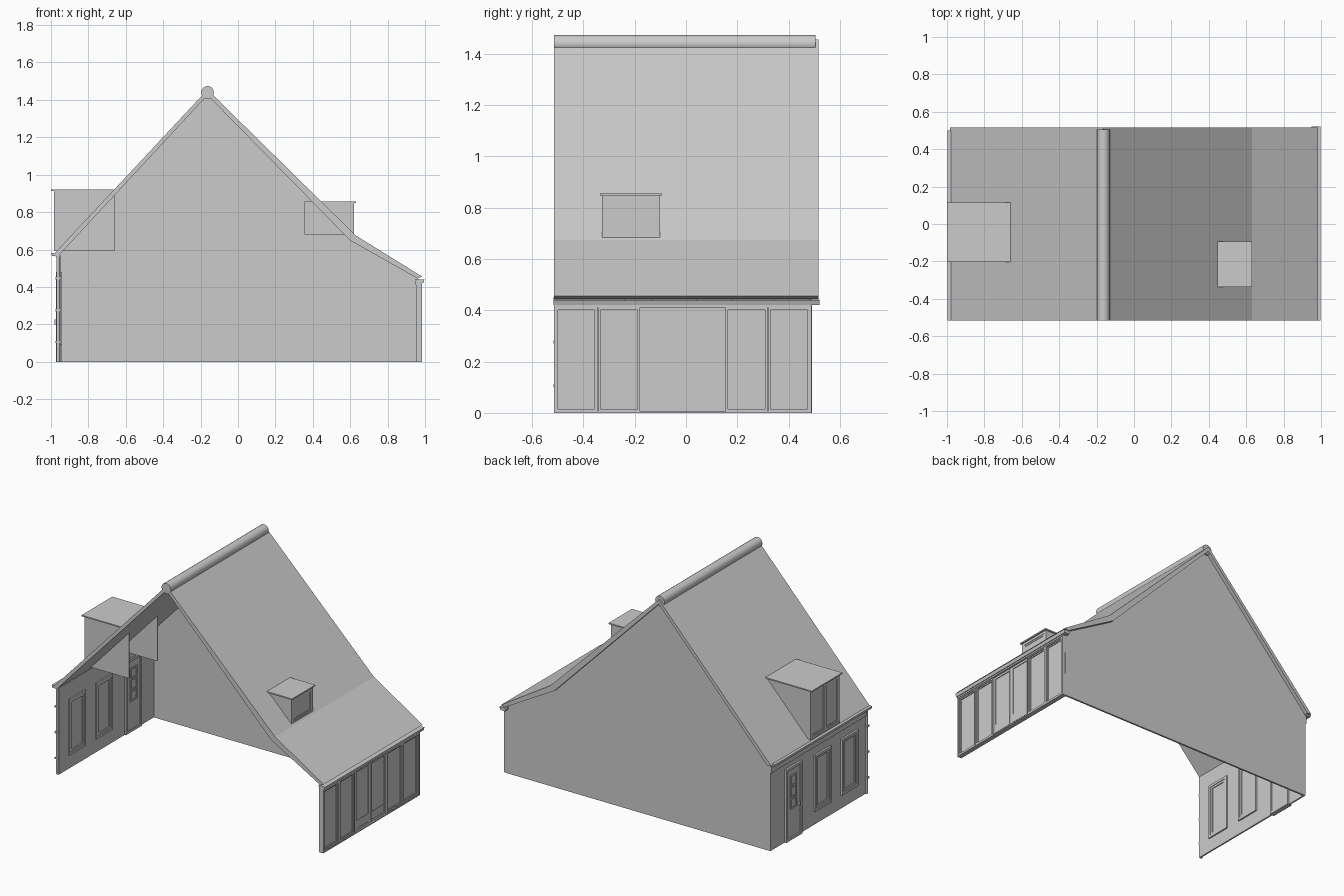
import bpy
import bmesh
import math
from mathutils import Matrix, Vector

cube = bpy.data.objects.get("Cube")
if cube:
    bpy.data.objects.remove(cube, do_unlink=True)

grey = bpy.data.materials.new("plain grey")
grey.use_nodes = True
COLOUR = (0.6, 0.6, 0.6, 1)
grey.diffuse_color = COLOUR
grey.node_tree.nodes["Principled BSDF"].inputs["Base Color"].default_value = COLOUR


def finish(name, bm):
    bmesh.ops.recalc_face_normals(bm, faces=bm.faces)
    mesh = bpy.data.meshes.new(name)
    bm.to_mesh(mesh)
    bm.free()
    mesh.materials.append(grey)
    obj = bpy.data.objects.new(name, mesh)
    bpy.context.collection.objects.link(obj)
    return obj


def add_box(bm, xs, ys, zs):
    centre = Vector([sum(r) / 2 for r in (xs, ys, zs)])
    size = [abs(r[1] - r[0]) for r in (xs, ys, zs)]
    bmesh.ops.create_cube(bm, size=1, matrix=Matrix.Translation(centre) @ Matrix.Diagonal((*size, 1)))


def box(name, xs, ys, zs):
    bm = bmesh.new()
    add_box(bm, xs, ys, zs)
    return finish(name, bm)


def frame(name, xs, ys, zs, w):
    """Rectangular ring of four bars in the y-z plane."""
    bm = bmesh.new()
    for y in ((ys[0], ys[0] + w), (ys[1] - w, ys[1])):
        add_box(bm, xs, y, zs)
    for z in ((zs[0], zs[0] + w), (zs[1] - w, zs[1])):
        add_box(bm, xs, (ys[0] + w, ys[1] - w), z)
    return finish(name, bm)


def prism(name, outline, y0, y1):
    """Extrude an x-z outline along y."""
    bm = bmesh.new()
    face = bm.faces.new([bm.verts.new((x, y0, z)) for x, z in outline])
    ext = bmesh.ops.extrude_face_region(bm, geom=[face])
    verts = [v for v in ext["geom"] if isinstance(v, bmesh.types.BMVert)]
    bmesh.ops.translate(bm, verts=verts, vec=(0, y1 - y0, 0))
    return finish(name, bm)


def tube(name, start, end, radius, sides=16):
    start, end = Vector(start), Vector(end)
    axis = end - start
    turn = axis.to_track_quat("Z", "Y").to_matrix().to_4x4()
    bm = bmesh.new()
    bmesh.ops.create_cone(bm, cap_ends=True, segments=sides, radius1=radius, radius2=radius,
                          depth=axis.length, matrix=Matrix.Translation((start + end) / 2) @ turn)
    for f in bm.faces:
        f.smooth = len(f.verts) == 4
    for e in bm.edges:
        e.smooth = all(len(f.verts) == 4 for f in e.link_faces)
    return finish(name, bm)


# Roof: steep slopes, with a shallower lower part on the right-hand side
RIDGE = -0.163
outer = [(-0.985, 0.575), (RIDGE, 1.455), (0.63, 0.675), (0.985, 0.455)]
inner = [(0.96, 0.445), (0.60, 0.648), (RIDGE, 1.425), (-0.955, 0.572)]
prism("roof", outer + inner, -0.515, 0.517)
tube("ridge_cap", (RIDGE, -0.515, 1.44), (RIDGE, 0.505, 1.44), 0.034)

# Closed gable at the back; the front stays open
prism("back_gable", [(-0.96, 0), (0.965, 0)] + inner, 0.48, 0.492)

# Left-hand facade in x, with door, two windows, gutter and downpipe
WX = -0.955
box("entrance_wall", (WX - 0.005, WX + 0.005), (-0.51, 0.492), (0, 0.57))
box("entrance_fascia", (WX - 0.012, WX), (-0.51, 0.492), (0.515, 0.57))
for i, y in enumerate((-0.41, -0.13)):
    ys = (y, y + 0.17)
    frame(f"window_frame_{i}", (WX - 0.018, WX + 0.014), ys, (0.09, 0.46), 0.016)
    frame(f"window_sash_{i}", (WX - 0.011, WX + 0.010), (y + 0.016, y + 0.154), (0.106, 0.444), 0.014)
frame("entrance_door_frame", (WX - 0.018, WX + 0.014), (0.175, 0.345), (0, 0.48), 0.016)
box("entrance_door", (WX - 0.009, WX + 0.009), (0.191, 0.329), (0.01, 0.464))
for i in range(3):
    z = 0.20 + i * 0.075
    frame(f"door_light_{i}", (WX - 0.014, WX + 0.014), (0.225, 0.295), (z, z + 0.07), 0.009)
box("door_handle", (WX - 0.025, WX - 0.009), (0.20, 0.212), (0.20, 0.225))
prism("left_gutter", [(-0.998, 0.582), (-0.995, 0.566), (-0.955, 0.562), (-0.955, 0.582)], -0.515, 0.5)
tube("downpipe", (-0.962, -0.505, 0), (-0.962, -0.505, 0.57), 0.009, 10)
for i, z in enumerate((0.10, 0.27, 0.44)):
    box(f"downpipe_bracket_{i}", (-0.975, -0.952), (-0.517, -0.494), (z, z + 0.012))

# Right-hand glazed facade: six bays, the middle two are doors
GX = 0.966
PITCH = 0.166
box("facade_glass", (GX - 0.004, GX + 0.004), (-0.51, 0.488), (0.005, 0.41))
frame("facade_frame", (GX - 0.015, GX + 0.017), (-0.515, 0.49), (0, 0.418), 0.008)
for i in range(6):
    y = -0.511 + i * PITCH
    door = i in (2, 3)
    depth = 0.007 if door else 0.015
    frame(f"bay_frame_{i}", (GX - depth, GX + depth), (y + 0.001, y + PITCH - 0.001), (0.006, 0.412), 0.010)
    frame(f"bay_sash_{i}", (GX - 0.009, GX + 0.009), (y + 0.011, y + PITCH - 0.011), (0.016, 0.402), 0.008)
    if door:
        box(f"door_kick_panel_{i}", (GX - 0.007, GX + 0.007), (y + 0.011, y + PITCH - 0.011), (0.01, 0.075))
box("right_eave_beam", (0.95, 0.985), (-0.515, 0.49), (0.41, 0.432))
prism("right_gutter", [(0.948, 0.442), (0.955, 0.42), (0.99, 0.42), (0.997, 0.44)], -0.517, 0.52)


def dormer(name, xs, ys, zs, side, mullion, lip):
    """Box dormer, open inside and below; side is the sign of its outward x."""
    front = xs[1] if side > 0 else xs[0]
    t = 0.006
    for label, y in (("front", ys[0]), ("back", ys[1] - t)):
        box(f"{name}_{label}_cheek", xs, (y, y + t), zs)
    box(f"{name}_pane", (front - side * 0.012, front - side * 0.006), ys, zs)
    frame(f"{name}_outer_frame", (front - side * 0.012, front), ys, zs, 0.016)
    inset = 0.016
    frame(f"{name}_sash", (front - side * 0.012, front - side * 0.003),
          (ys[0] + inset, ys[1] - inset), (zs[0] + inset, zs[1] - inset), 0.01)
    if mullion:
        mid = sum(ys) / 2
        box(f"{name}_mullion", (front - side * 0.012, front), (mid - 0.012, mid + 0.012), zs)
    roof_x = (xs[0], xs[1] + lip) if side > 0 else (xs[0] - lip, xs[1])
    box(f"{name}_roof", roof_x, (ys[0] - 0.008, ys[1] + 0.008), (zs[1], zs[1] + 0.008))


dormer("large_dormer", (-0.985, -0.66), (-0.195, 0.108), (0.592, 0.914), -1, True, 0.014)
dormer("small_dormer", (0.355, 0.62), (-0.328, -0.102), (0.68, 0.848), 1, False, 0.01)
